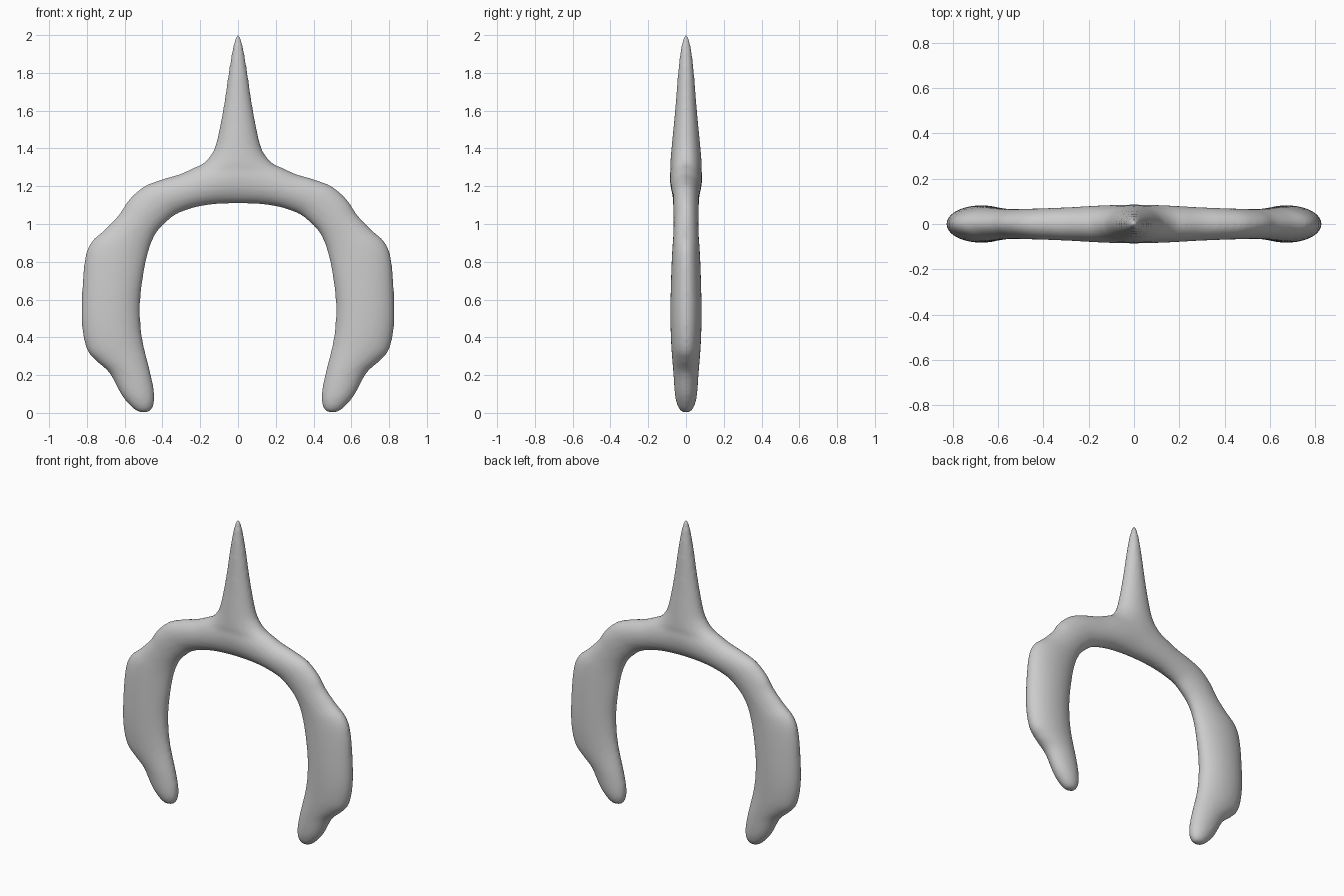
import bpy
import bmesh
import math
from mathutils import Vector

cube = bpy.data.objects.get("Cube")
if cube:
    bpy.data.objects.remove(cube, do_unlink=True)

SIDES = 32   # points around each cross-section
STEPS = 5    # rings between neighbouring stations


def catmull_rom(stations):
    """Smoothly interpolate a list of equal-length vectors."""
    padded = [stations[0]] + stations + [stations[-1]]
    result = []
    for a, b, c, d in zip(padded, padded[1:], padded[2:], padded[3:]):
        for step in range(STEPS):
            t = step / STEPS
            result.append(b + (c - a) * (t / 2)
                          + (2 * a - 5 * b + 4 * c - d) * (t * t / 2)
                          + (3 * b - a - 3 * c + d) * (t ** 3 / 2))
    return result + [stations[-1]]


def loft(bm, stations):
    """Skin rounded sections; a station is outer x, z, inner x, z, half depth."""
    rings = []
    for ox, oz, ix, iz, depth in catmull_rom([Vector(s) for s in stations]):
        outer, inner = Vector((ox, 0, oz)), Vector((ix, 0, iz))
        middle, reach = (outer + inner) / 2, (outer - inner) / 2
        ring = []
        for i in range(SIDES):
            angle = math.tau * i / SIDES
            across = Vector((0, max(depth, 0.002) * math.sin(angle), 0))
            ring.append(bm.verts.new(middle + reach * math.cos(angle) + across))
        rings.append(ring)
    for low, high in zip(rings, rings[1:]):
        for i in range(SIDES):
            j = (i + 1) % SIDES
            bm.faces.new((low[i], low[j], high[j], high[i]))
    bm.faces.new(rings[0])
    bm.faces.new(rings[-1])


# Left arm of the arch, from the foot up to just beside the middle
arm = [
    (.51, 0, .47, .005, .012),
    (.54, .012, .455, .02, .033),
    (.577, .045, .443, .06, .05),
    (.62, .1, .445, .12, .06),
    (.68, .21, .463, .21, .067),
    (.75, .275, .483, .29, .073),
    (.8, .335, .502, .37, .078),
    (.825, .45, .516, .47, .082),
    (.827, .6, .517, .6, .082),
    (.813, .8, .497, .75, .077),
    (.78, .9, .475, .85, .072),
    (.7, .975, .45, .92, .067),
    (.63, 1.05, .42, .97, .066),
    (.58, 1.125, .38, 1.01, .067),
    (.5, 1.197, .33, 1.05, .069),
    (.4, 1.237, .27, 1.075, .072),
    (.3, 1.267, .2, 1.094, .076),
    (.18, 1.32, .11, 1.106, .082),
]
crown = [(0, 1.38, 0, 1.109, .086)]
other_arm = [(-ox, oz, -ix, iz, d) for ox, oz, ix, iz, d in reversed(arm)]

# Tapering spike with a flared foot: height, half width, half depth
spike = [
    (1.2, .22, .07), (1.27, .27, .08), (1.31, .2, .083), (1.35, .155, .081),
    (1.42, .118, .075), (1.6, .08, .058), (1.8, .05, .042),
    (1.92, .03, .029), (1.98, .016, .016), (2.006, .004, .004),
]

bm = bmesh.new()
loft(bm, arm + crown + other_arm)
loft(bm, [(w, z, -w, z, d) for z, w, d in spike])
bmesh.ops.recalc_face_normals(bm, faces=bm.faces)
mesh = bpy.data.meshes.new("spiked_arch")
bm.to_mesh(mesh)
bm.free()
body = bpy.data.objects.new("spiked_arch", mesh)
bpy.context.collection.objects.link(body)

# Fuse the arch and spike into one soft surface
fuse = body.modifiers.new("fuse", 'REMESH')
fuse.mode = 'VOXEL'
fuse.voxel_size = 0.011
fuse.use_smooth_shade = True
soften = body.modifiers.new("soften", 'SMOOTH')
soften.factor = 0.5
soften.iterations = 8

# Plain grey finish
grey = bpy.data.materials.new("light_grey")
grey.use_nodes = True
colour = (0.6, 0.6, 0.6, 1)
grey.diffuse_color = colour
grey.node_tree.nodes["Principled BSDF"].inputs["Base Color"].default_value = colour
mesh.materials.append(grey)
for face in mesh.polygons:
    face.use_smooth = True
